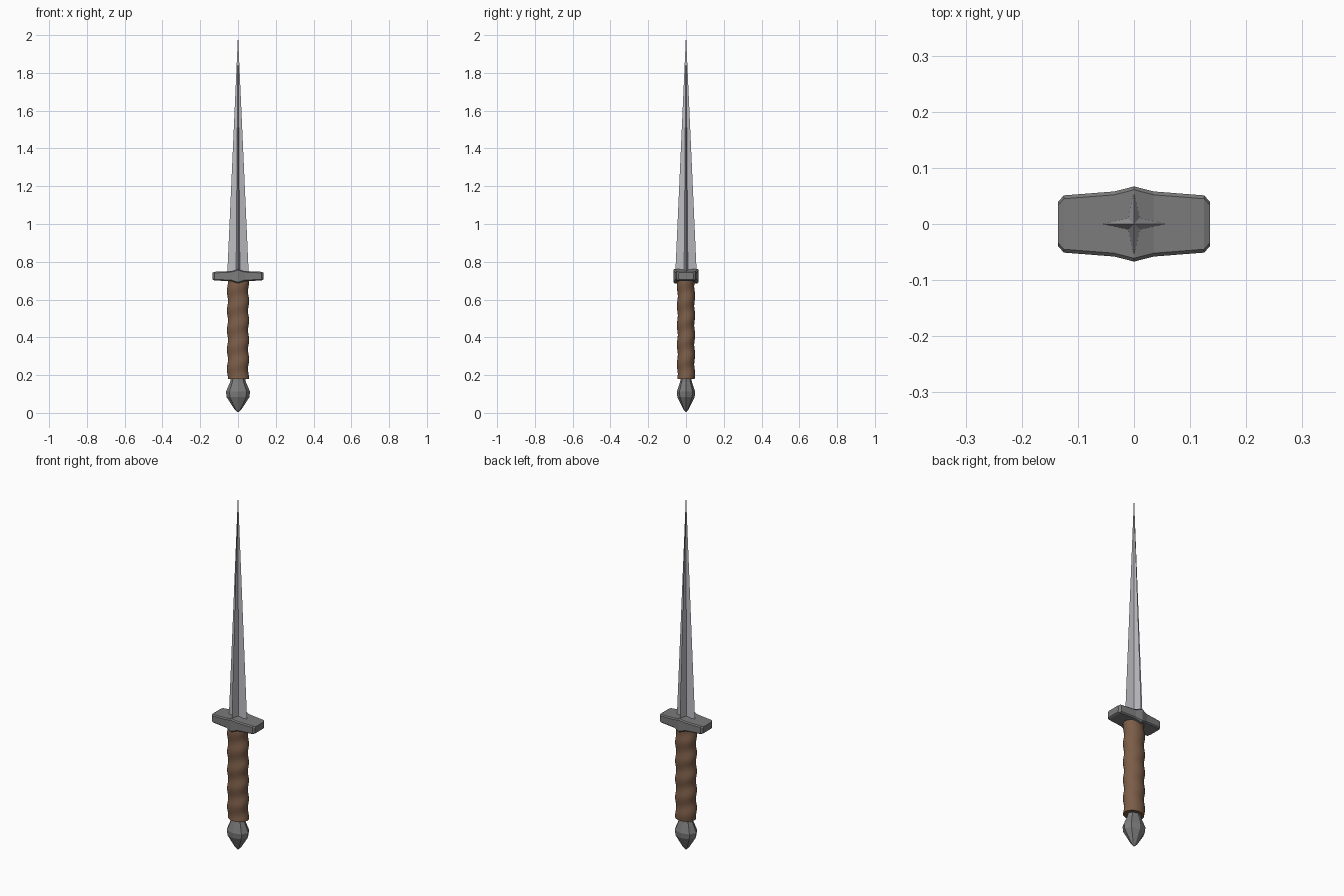
import bpy, bmesh, math

if "Cube" in bpy.data.objects:
    bpy.data.objects.remove(bpy.data.objects["Cube"])


def material(name, col):
    m = bpy.data.materials.new(name)
    m.diffuse_color = (*col, 1)
    m.use_nodes = True
    m.node_tree.nodes["Principled BSDF"].inputs["Base Color"].default_value = m.diffuse_color
    return m


def loft(name, rings, mat=None, smooth=False):
    """Skin a stack of equal-length point rings and cap both ends."""
    bm = bmesh.new()
    vs = [[bm.verts.new(p) for p in r] for r in rings]
    n = len(vs[0])
    for a, b in zip(vs, vs[1:]):
        for i in range(n):
            j = (i + 1) % n
            bm.faces.new((a[i], a[j], b[j], b[i]))
    bm.faces.new(vs[0][::-1])
    bm.faces.new(vs[-1])
    bmesh.ops.remove_doubles(bm, verts=bm.verts, dist=1e-5)
    bmesh.ops.recalc_face_normals(bm, faces=bm.faces)
    me = bpy.data.meshes.new(name)
    bm.to_mesh(me)
    bm.free()
    ob = bpy.data.objects.new(name, me)
    bpy.context.collection.objects.link(ob)
    if mat:
        me.materials.append(mat)
    if smooth:
        for p in me.polygons:
            p.use_smooth = len(p.vertices) == 4
    return ob


steel = material("steel", (0.5, 0.5, 0.53))
iron = material("dark_iron", (0.2, 0.2, 0.2))
leather = material("leather", (0.2, 0.11, 0.065))


# blade: four-pointed star section tapering to a point
def star(z, s):
    pts = []
    for k in range(8):
        r = 0.057 if k % 2 == 0 else 0.0145
        a = k * math.pi / 4
        pts.append((r * s * math.cos(a), r * s * math.sin(a), z))
    return pts


loft("blade", [star(0.73, 1), star(1.995, 0.006)], steel)

# guard: block that swells at the middle, with bevelled edges
guard_sections = [(-0.135, 0.040, 0.018), (-0.125, 0.051, 0.023), (-0.035, 0.058, 0.027),
                  (0, 0.067, 0.038), (0.035, 0.058, 0.027), (0.125, 0.051, 0.023),
                  (0.135, 0.040, 0.018)]


def guard_ring(x, y, h):
    b = 0.006
    quarter = [(y, h - b), (y - b, h), (0, h), (b - y, h), (-y, h - b)]
    return [(x, p, 0.724 + q) for p, q in quarter + [(-p, -q) for p, q in quarter]]


loft("guard", [guard_ring(*s) for s in guard_sections], iron)

# grip: oval leather wrap with a spiral ripple
grip = []
for i in range(61):
    z = 0.18 + 0.53 * i / 60
    ring = []
    for k in range(32):
        a = math.tau * k / 32
        s = 1 + 0.055 * math.cos(math.tau * (z - 0.18) / 0.103 - a)
        ring.append((0.056 * s * math.cos(a), 0.046 * s * math.sin(a), z))
    grip.append(ring)
loft("grip", grip, leather, True)

# pommel: faceted eight-sided drop
profile = [(0.003, 0.004), (0.018, 0.018), (0.060, 0.083), (0.064, 0.112),
           (0.041, 0.165), (0.036, 0.19)]
loft("pommel", [[(r * math.cos(k * math.pi / 4), 0.76 * r * math.sin(k * math.pi / 4), z)
                 for k in range(8)] for r, z in profile], iron)
